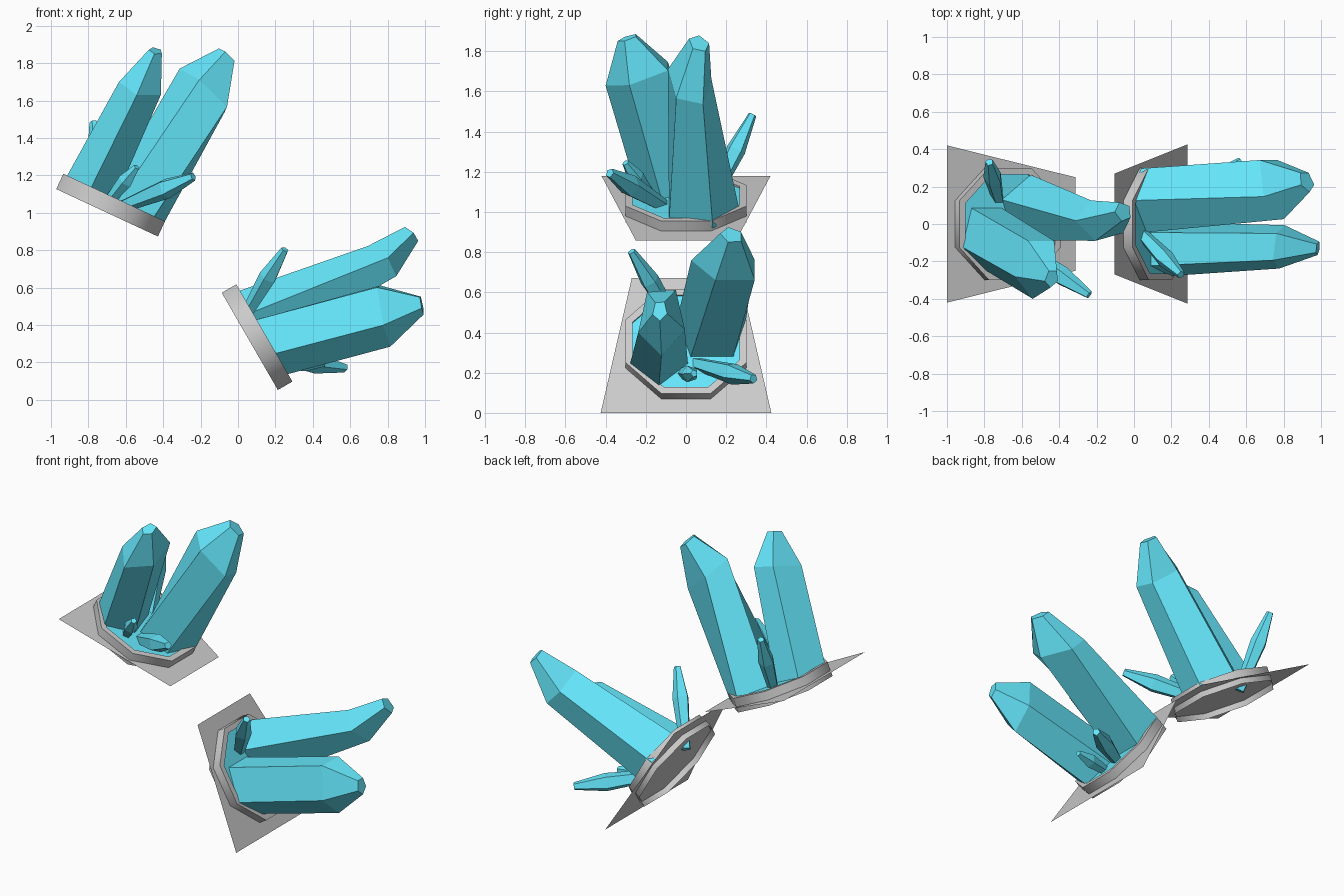
import bpy, bmesh, math
from mathutils import Matrix, Vector

if "Cube" in bpy.data.objects:
    bpy.data.objects.remove(bpy.data.objects["Cube"])

cyan = bpy.data.materials.new("crystal_cyan")
cyan.diffuse_color = (0.13, 0.80, 0.97, 1)
cyan.use_nodes = True
cyan.node_tree.nodes["Principled BSDF"].inputs["Base Color"].default_value = cyan.diffuse_color


def add_mesh(name, verts, faces, place, mat=None):
    me = bpy.data.meshes.new(name)
    me.from_pydata([tuple(v) for v in verts], [], faces)
    bm = bmesh.new()
    bm.from_mesh(me)
    bmesh.ops.recalc_face_normals(bm, faces=bm.faces)
    bm.to_mesh(me)
    bm.free()
    ob = bpy.data.objects.new(name, me)
    bpy.context.collection.objects.link(ob)
    ob.matrix_world = place
    if mat:
        me.materials.append(mat)
    return ob


def polygon(n, degrees):
    """Regular polygon scaled so it fills -1..1 on both axes."""
    phase = math.radians(degrees)
    pts = [(math.cos(phase + math.tau * i / n), math.sin(phase + math.tau * i / n))
           for i in range(n)]
    (x0, x1), (y0, y1) = [(min(c), max(c)) for c in zip(*pts)]
    return [(2 * (x - x0) / (x1 - x0) - 1, 2 * (y - y0) / (y1 - y0) - 1) for x, y in pts]


def loft(name, rings, place, mat=None, caps=True):
    """Skin a list of rings, with optional end caps."""
    n, k = len(rings[0]), len(rings)
    faces = []
    for r in range(k - 1):
        s = r + 1
        faces += [(r * n + i, r * n + (i + 1) % n, s * n + (i + 1) % n, s * n + i)
                  for i in range(n)]
    if caps:
        faces += [tuple(range(n)), tuple(range((k - 1) * n, k * n))]
    return add_mesh(name, [v for ring in rings for v in ring], faces, place, mat)


def big_crystal(name, place, sections, slope):
    """Each section: centre x, y, height, half widths, lean amount, turn in degrees."""
    rings = []
    for cx, cy, h, rx, ry, lean, turn in sections:
        rings.append([(cx + rx * u, cy + ry * v,
                       h + lean * (slope[0] * rx * u + slope[1] * ry * v))
                      for u, v in polygon(5, turn)])
    loft(name, rings, place, cyan)


def small_crystal(name, place, base, tip, radius):
    base, tip = Vector(base), Vector(tip)
    turn = (tip - base).to_track_quat('Z', 'Y')
    rings = []
    for t, r in ((0, 0.6), (0.62, 1.0), (1, 0.42)):
        c = base.lerp(tip, t)
        rings.append([c + turn @ Vector((u * r * radius, v * r * radius, 0))
                      for u, v in polygon(5, 17)])
    loft(name, rings, place, cyan)


def octagon(apothem, h):
    r = apothem / math.cos(math.pi / 8)
    return [(r * math.cos(math.pi / 8 + math.pi / 4 * i),
             r * math.sin(math.pi / 8 + math.pi / 4 * i), h) for i in range(8)]


def cluster(tag, origin, tilt, spin, backing):
    frame = Matrix.Translation(origin) @ Matrix.Rotation(math.radians(tilt), 4, 'Y')
    spun = frame @ Matrix.Rotation(math.radians(spin), 4, 'Z')
    # Octagonal stone rim, open underneath
    rim = loft(tag + "_rim", [octagon(0.30, 0), octagon(0.30, 0.09),
                              octagon(0.265, 0.09), octagon(0.265, 0.07)], frame, caps=False)
    bpy.ops.object.select_all(action='DESELECT')
    rim.select_set(True)
    bpy.context.view_layer.objects.active = rim
    bpy.ops.object.shade_smooth_by_angle(angle=math.radians(50))
    # Crystal floor inside the rim, flat sheet through it
    add_mesh(tag + "_floor", octagon(0.266, 0.08), [tuple(range(8))], frame, cyan)
    x0, w0, x1, w1 = backing
    add_mesh(tag + "_backing", [(x0, -w0, 0.035), (x1, -w1, 0.035),
                                (x1, w1, 0.035), (x0, w0, 0.035)], [(0, 1, 2, 3)], frame)
    # Two large crystals: base, shoulder, tip
    big_crystal(tag + "_tall_crystal", spun,
                [(0.125, 0.092, 0.05, 0.172, 0.177, 0, 90),
                 (0.184, 0.018, 0.815, 0.158, 0.108, 1, 108),
                 (0.222, 0.065, 1.033, 0.052, 0.05, 1, 108)], (-0.3, -0.24))
    big_crystal(tag + "_wide_crystal", spun,
                [(-0.135, -0.075, 0.05, 0.145, 0.168, 0, -90),
                 (-0.122, -0.245, 0.69, 0.116, 0.155, 1, -90),
                 (-0.13, -0.295, 0.893, 0.036, 0.045, 1, -90)], (0.14, 0.345))
    # Three small shards
    small_crystal(tag + "_side_shard", spun, (0.05, -0.11, 0.06), (0.335, -0.378, 0.372), 0.052)
    small_crystal(tag + "_tiny_shard", spun, (-0.02, -0.16, 0.05), (0.04, -0.30, 0.29), 0.04)
    small_crystal(tag + "_back_shard", spun, (-0.03, 0.11, 0.02), (-0.27, 0.33, 0.41), 0.047)


cluster("upper", (-0.70, 0, 1.0), 25, 0, (-0.347, 0.42, 0.41, 0.25))
cluster("lower", (0.063, 0, 0.3125), 60, 90, (-0.393, 0.27, 0.383, 0.425))
